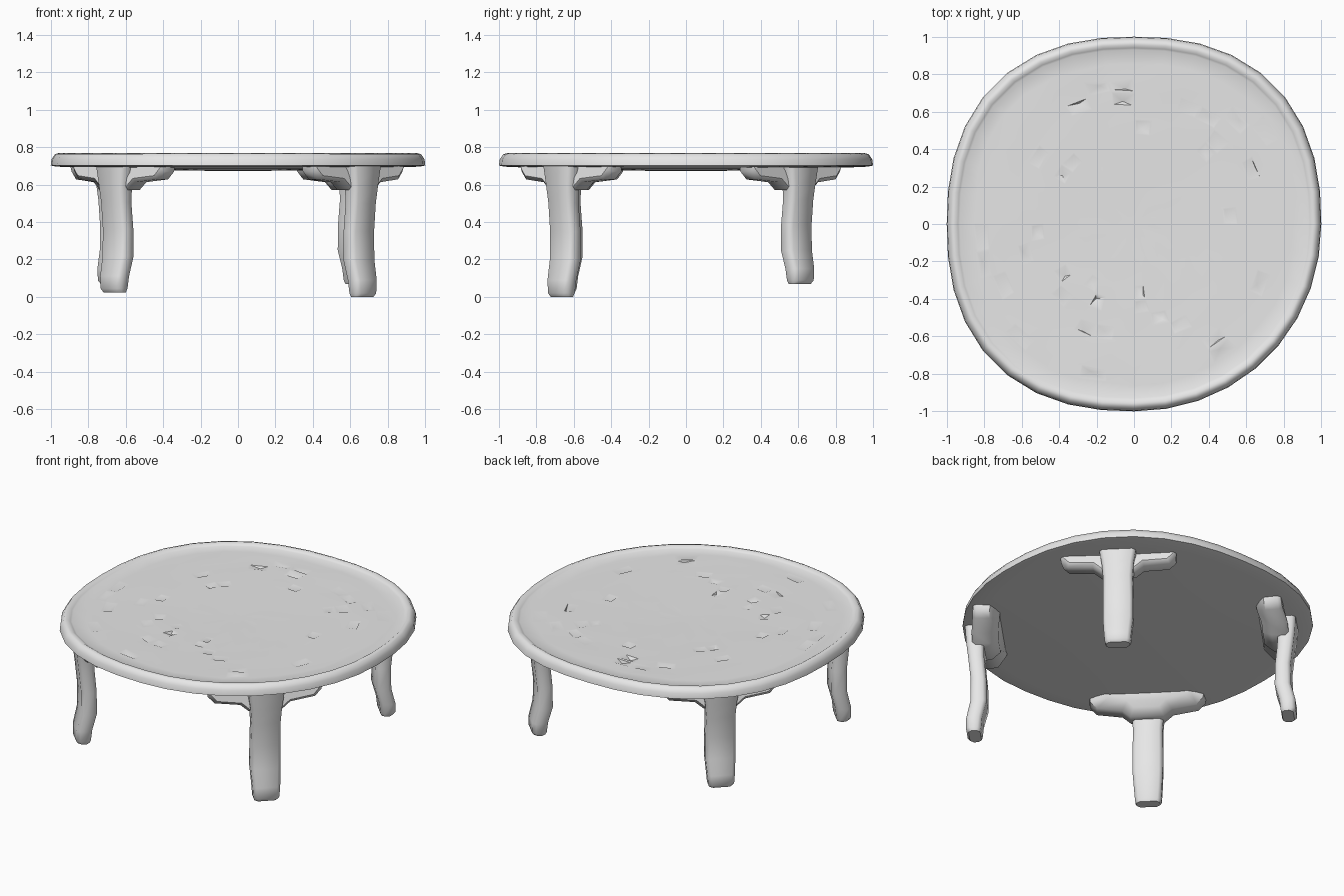
import bpy, bmesh, math, random
from mathutils import Matrix

random.seed(11)
cube = bpy.data.objects.get("Cube")
if cube:
    bpy.data.objects.remove(cube, do_unlink=True)

grey = bpy.data.materials.new("plain_grey")
grey.use_nodes = True
grey.diffuse_color = (0.8, 0.8, 0.8, 1)
grey.node_tree.nodes["Principled BSDF"].inputs["Base Color"].default_value = (0.8, 0.8, 0.8, 1)


def finish(name, bm, angle):
    bmesh.ops.recalc_face_normals(bm, faces=bm.faces)
    mesh = bpy.data.meshes.new(name)
    bm.to_mesh(mesh)
    bm.free()
    mesh.materials.append(grey)
    ob = bpy.data.objects.new(name, mesh)
    bpy.context.collection.objects.link(ob)
    bpy.ops.object.select_all(action="DESELECT")
    ob.select_set(True)
    bpy.context.view_layer.objects.active = ob
    bpy.ops.object.shade_smooth_by_angle(angle=math.radians(angle))


def bridge(bm, a, b):
    return [bm.faces.new((a[i - 1], a[i], b[i], b[i - 1])) for i in range(len(a))]


def outline(angle, r):
    """Point on the rounded-square rim, rounder at one front corner."""
    c, s = math.cos(angle), math.sin(angle)
    n = 2.05 if c > 0 and s < 0 else 2.36
    k = r / (abs(c) ** n + abs(s) ** n) ** (1 / n)
    return c * k, s * k


# Table top: rings from the sagging underside, round the rim, to the worn surface
SIDES = 36
profile = [(0.3, 0.675), (0.65, 0.684), (0.9, 0.693), (0.97, 0.696),
           (1.0, 0.702), (0.996, 0.735), (0.978, 0.762), (0.957, 0.768), (0.94, 0.757)]
surface = [(r, 0.743 + 0.01 * r) for r in (0.93 - 0.075 * i for i in range(12))]
bm = bmesh.new()
rings = []
for r, z in profile + surface:
    wobble = 0.01 * r if (r, z) in surface[1:] else 0
    ring = []
    for i in range(SIDES):
        x, y = outline(math.tau * i / SIDES, r)
        ring.append(bm.verts.new((x + random.uniform(-wobble, wobble),
                                  y + random.uniform(-wobble, wobble),
                                  z + random.uniform(-wobble, wobble) * 0.3)))
    rings.append(ring)
worn = []
for k, (a, b) in enumerate(zip(rings, rings[1:])):
    faces = bridge(bm, a, b)
    if k > len(profile):
        worn += [f for f in faces if f.calc_area() > 0.0045]
for ring, z in ((rings[0], 0.672), (rings[-1], 0.743)):
    mid = bm.verts.new((0, 0, z))
    for i in range(SIDES):
        bm.faces.new((ring[i - 1], ring[i], mid))
bmesh.ops.recalc_face_normals(bm, faces=bm.faces)

# Small chips and dents pressed into the worn surface
chips = random.sample(worn, 36)
bmesh.ops.inset_individual(bm, faces=chips, thickness=0.014)
dents = bmesh.ops.poke(bm, faces=chips)["verts"]
for v in dents:
    v.co.x += random.uniform(-0.02, 0.02)
    v.co.y += random.uniform(-0.02, 0.02)
    v.co.z -= random.uniform(0.006, 0.022)
finish("table_top", bm, 50)

# Leg sections: height, outward shift, half width, half thickness
SECTIONS = [(0.0, 0.012, 0.07, 0.034), (0.02, 0.016, 0.077, 0.044), (0.09, 0.012, 0.082, 0.047),
            (0.2, -0.014, 0.089, 0.048), (0.35, -0.014, 0.089, 0.046), (0.5, 0.0, 0.087, 0.047),
            (0.6, 0.006, 0.094, 0.052), (0.71, 0.008, 0.11, 0.056)]
# Half outline of the support plate: sideways distance, height
BRACKET = [(0.345, 0.71), (0.34, 0.67), (0.3, 0.628), (0.15, 0.613), (0.1, 0.57)]


def place(bm, x, y):
    """Turn a part so its local +x points out from the centre, then move it."""
    turn = math.atan2(math.copysign(1, y), math.copysign(1, x))
    bm.transform(Matrix.Translation((x, y, 0)) @ Matrix.Rotation(turn, 4, "Z"))


def leg(name, x, y, foot):
    bm = bmesh.new()
    loops = []
    for z, shift, w, t in SECTIONS:
        z = foot + z * (0.71 - foot) / 0.71
        e = 0.02
        corners = [(t, w - e), (t - e, w), (e - t, w), (-t, w - e),
                   (-t, e - w), (e - t, -w), (t - e, -w), (t, e - w)]
        loops.append([bm.verts.new((px + shift, py, z)) for px, py in corners])
    for a, b in zip(loops, loops[1:]):
        bridge(bm, a, b)
    bm.faces.new(loops[0])
    bm.faces.new(loops[-1])
    place(bm, x, y)
    finish(name, bm, 50)


def bracket(name, x, y):
    # Curved support plate that narrows and rises towards the table's middle
    bm = bmesh.new()
    pts = BRACKET + [(-p, z) for p, z in reversed(BRACKET)]
    slices = []
    for depth, width, rise in ((0.025, 0.96, 0.02), (0.005, 1, 0), (-0.075, 0.98, 0),
                               (-0.13, 0.75, 0.035)):
        slices.append([bm.verts.new((depth - 0.25 * p * p, p * width, min(0.71, z + rise)))
                       for p, z in pts])
    for a, b in zip(slices, slices[1:]):
        bridge(bm, a, b)
    bm.faces.new(slices[0])
    bm.faces.new(slices[-1])
    place(bm, x, y)
    finish(name, bm, 50)


for label, x, y, foot in (("front_left", 0.655, -0.655, 0.0), ("front_right", -0.65, -0.645, 0.025),
                          ("back_left", 0.625, 0.6, 0.07), ("back_right", -0.665, 0.6, 0.07)):
    leg(label + "_leg", x, y, foot)
    bracket(label + "_bracket", x, y)
